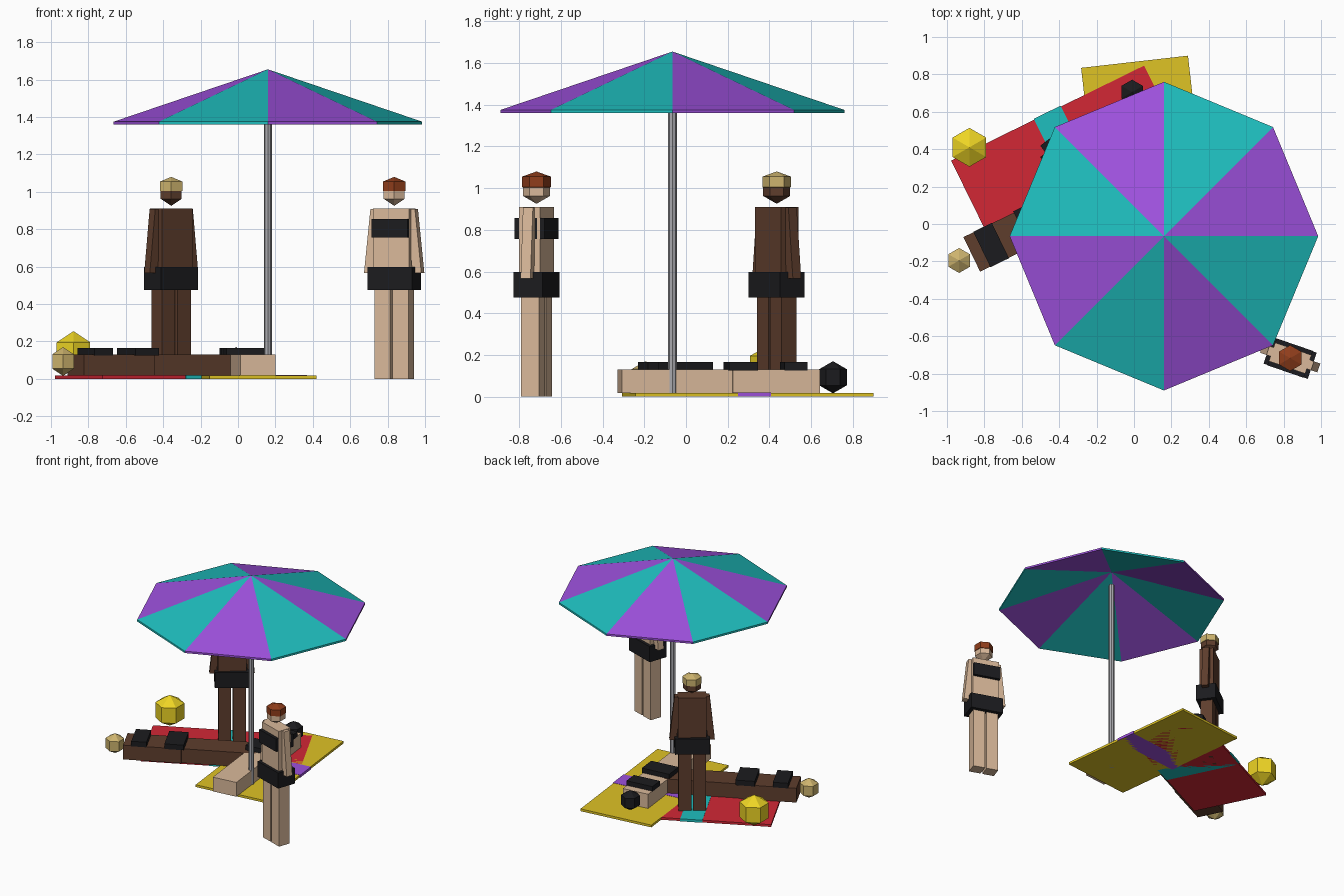
import bpy, bmesh
from math import radians, cos, sin, pi
from mathutils import Matrix, Vector

if "Cube" in bpy.data.objects:
    bpy.data.objects.remove(bpy.data.objects["Cube"])


def material(name, rgb):
    m = bpy.data.materials.new(name)
    m.diffuse_color = (*[c ** 2.2 for c in rgb], 1)
    m.use_nodes = True
    m.node_tree.nodes["Principled BSDF"].inputs["Base Color"].default_value = m.diffuse_color
    return m


PURPLE = material("purple", (0.61, 0.32, 0.86))
TEAL = material("teal", (0.14, 0.74, 0.74))
RED = material("red", (0.82, 0.17, 0.22))
YELLOW = material("yellow", (0.87, 0.76, 0.16))
BALL = material("ball_yellow", (0.93, 0.83, 0.16))
BLACK = material("black", (0.13, 0.13, 0.14))
BROWN = material("brown_skin", (0.37, 0.25, 0.19))
PALE = material("pale_skin", (0.85, 0.72, 0.60))
BLOND = material("blond_hair", (0.80, 0.70, 0.43))
GINGER = material("ginger_hair", (0.56, 0.25, 0.13))
STEEL = material("steel", (0.66, 0.66, 0.68))


def finish(name, bm, *mats):
    bmesh.ops.recalc_face_normals(bm, faces=bm.faces)
    me = bpy.data.meshes.new(name)
    bm.to_mesh(me)
    bm.free()
    for m in mats:
        me.materials.append(m)
    ob = bpy.data.objects.new(name, me)
    bpy.context.collection.objects.link(ob)
    return ob


def box(name, size, loc, mat, frame, shear_x=0):
    """Box in a local frame; shear_x shifts the bottom outward, the top inward."""
    bm = bmesh.new()
    bmesh.ops.create_cube(bm, size=1)
    for v in bm.verts:
        side = -2 * v.co.z * shear_x
        v.co = Vector(a * b for a, b in zip(v.co, size)) + Vector(loc)
        v.co.x += side
    bm.transform(frame)
    return finish(name, bm, mat)


def ball(name, loc, r, mat, flat=1.0):
    """Low-poly hexagonal ball."""
    bm = bmesh.new()
    bmesh.ops.create_uvsphere(bm, u_segments=6, v_segments=3, radius=r)
    bm.transform(Matrix.Translation(loc) @ Matrix.Diagonal((1, 1, flat, 1)))
    return finish(name, bm, mat)


def frame_at(x, y, deg):
    return Matrix.Translation((x, y, 0)) @ Matrix.Rotation(radians(deg), 4, 'Z')


def canopy(x, y, r):
    """Eight-panel shell with a thin rim, panels in alternating colours."""
    bm = bmesh.new()

    def ring(z):
        return [bm.verts.new((x + r * cos(i * pi / 4), y + r * sin(i * pi / 4), z))
                for i in range(8)]
    top, low = ring(1.375), ring(1.36)
    apex, inner = bm.verts.new((x, y, 1.655)), bm.verts.new((x, y, 1.64))
    for i in range(8):
        j = (i + 1) % 8
        for vs in ((top[i], top[j], apex), (low[j], low[i], inner),
                   (low[i], low[j], top[j], top[i])):
            bm.faces.new(vs).material_index = i % 2
    finish("umbrella_canopy", bm, PURPLE, TEAL)


def pole(x, y, r, z):
    bm = bmesh.new()
    bmesh.ops.create_cone(bm, cap_ends=True, segments=8, radius1=r, radius2=r, depth=z)
    bm.transform(Matrix.Translation((x, y, z / 2)))
    finish("umbrella_pole", bm, STEEL)


def standing(name, x, y, deg, skin, hair, top=None):
    f = frame_at(x, y, deg)
    for s, side in ((-1, "left"), (1, "right")):
        box(f"{name}_{side}_leg", (0.09, 0.09, 0.5), (s * 0.052, 0, 0.25), skin, f)
        box(f"{name}_{side}_arm", (0.05, 0.05, 0.34), (s * 0.119, 0, 0.737), skin, f, s * 0.018)
    box(f"{name}_torso", (0.205, 0.105, 0.41), (0, 0, 0.705), skin, f)
    box(f"{name}_shorts", (0.25, 0.148, 0.122), (0, 0, 0.536), BLACK, f)
    if top:
        box(f"{name}_top", (0.205, 0.152, 0.1), (0, 0, 0.806), top, f)
    ball(f"{name}_head", (x, y, 1.0), 0.075, skin)
    ball(f"{name}_hair", (x, y, 1.03), 0.08, hair, 0.625)


def lying(name, x, y, deg, skin, hair):
    # Local x runs from the head to the feet
    f = frame_at(x, y, deg)
    box(f"{name}_torso", (0.42, 0.205, 0.112), (0.285, 0, 0.074), skin, f)
    box(f"{name}_legs", (0.56, 0.19, 0.112), (0.75, 0, 0.074), skin, f)
    box(f"{name}_top_band", (0.11, 0.21, 0.04), (0.19, 0, 0.146), BLACK, f)
    box(f"{name}_shorts", (0.14, 0.222, 0.04), (0.445, 0, 0.146), BLACK, f)
    ball(f"{name}_head", (x, y, 0.093), 0.077, hair)


def towel(name, x, y, deg, mat, stripe):
    f = frame_at(x, y, deg)
    box(name, (1.15, 0.575, 0.018), (0, 0, 0.009), mat, f)
    box(f"{name}_stripe", (0.16, 0.585, 0.02), (0, 0, 0.01), stripe, f)


# Umbrella
canopy(0.16, -0.065, 0.825)
pole(0.16, -0.065, 0.021, 1.53)

# Towels and beach ball
towel("red_towel", -0.335, 0.335, 26.2, RED, TEAL)
towel("yellow_towel", 0.068, 0.296, -83.5, YELLOW, PURPLE)
ball("beach_ball", (-0.88, 0.41, 0.135), 0.12, BALL)

# Bathers
standing("man", -0.357, 0.435, 37, BROWN, BLOND)
standing("woman", 0.835, -0.717, -19, PALE, GINGER, BLACK)
lying("brown_sunbather", -0.935, -0.195, 25.8, BROWN, BLOND)
lying("pale_sunbather", -0.01, 0.705, -83.5, PALE, BLACK)
